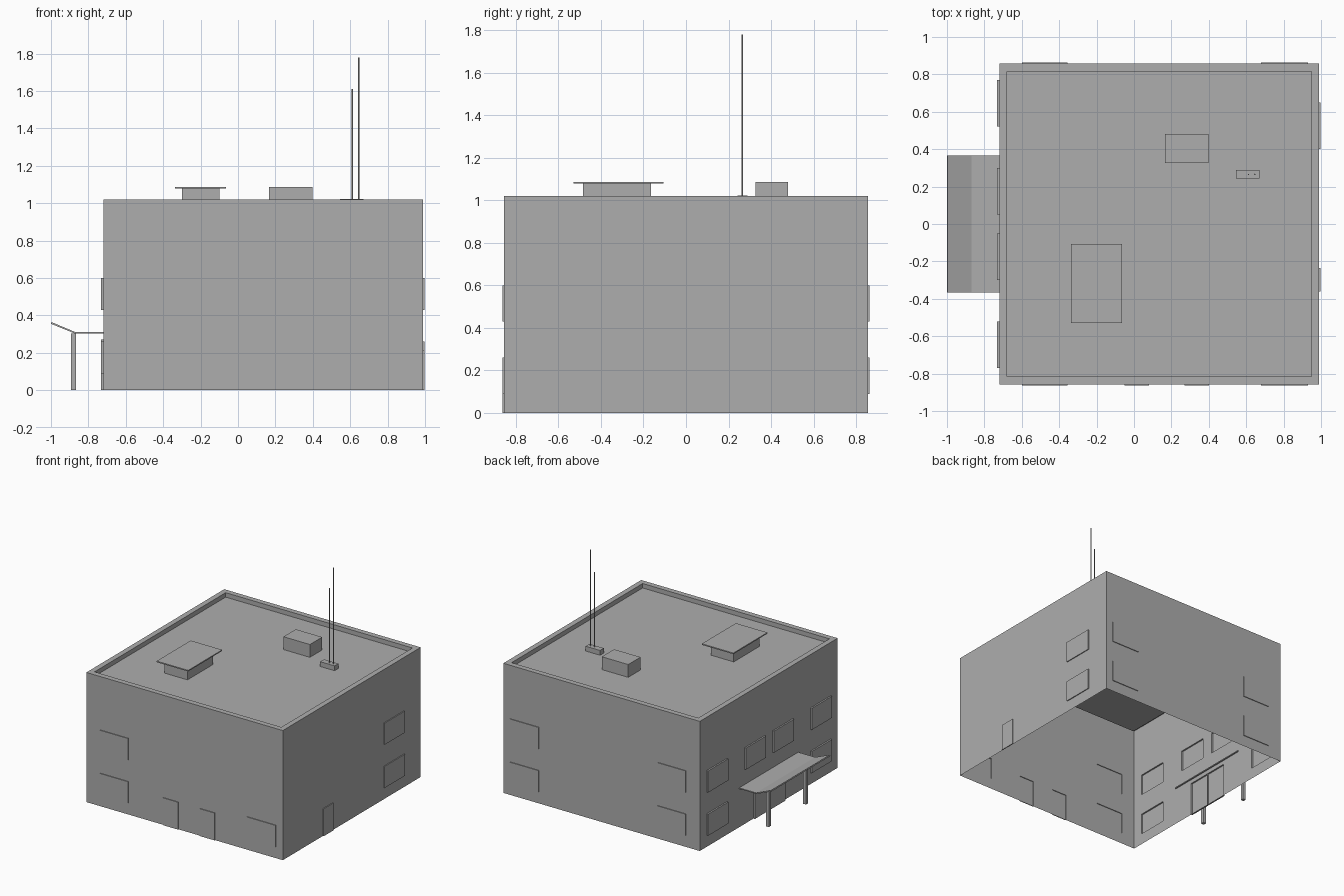
import bpy, bmesh
from mathutils import Vector

cube = bpy.data.objects.get("Cube")
if cube:
    bpy.data.objects.remove(cube, do_unlink=True)

grey = bpy.data.materials.new("plain_grey")
grey.use_nodes = True
grey.diffuse_color = (0.42, 0.42, 0.42, 1)
grey.node_tree.nodes["Principled BSDF"].inputs["Base Color"].default_value = grey.diffuse_color

X0, X1, Y0, Y1, TOP, ROOF = -0.72, 0.99, -0.857, 0.857, 1.02, 0.985


def finish(name, bm):
    mesh = bpy.data.meshes.new(name)
    bm.to_mesh(mesh)
    bm.free()
    mesh.materials.append(grey)
    obj = bpy.data.objects.new(name, mesh)
    bpy.context.collection.objects.link(obj)
    return obj


def box_bmesh(x, y, z):
    bm = bmesh.new()
    for v in bmesh.ops.create_cube(bm, size=1)["verts"]:
        v.co = [r[0] if c < 0 else r[1] for c, r in zip(v.co, (x, y, z))]
    return bm


def box(name, x, y, z):
    return finish(name, box_bmesh(x, y, z))


# Building shell: open below, with a sunken roof inside a parapet
bm = box_bmesh((X0, X1), (Y0, Y1), (0, TOP))
bm.normal_update()
bmesh.ops.delete(bm, geom=[f for f in bm.faces if f.normal.z < -0.5], context='FACES')
roof = [f for f in bm.faces if f.normal.z > 0.5]
bmesh.ops.inset_region(bm, faces=roof, thickness=0.042, use_even_offset=True)
ring = bmesh.ops.extrude_discrete_faces(bm, faces=roof)["faces"]
bmesh.ops.translate(bm, verts=ring[0].verts, vec=(0, 0, ROOF - TOP))


def raise_panels(normal, axis, depth, panels):
    """Cut rectangles (start, end, bottom, top) in one wall and push them out."""
    normal = Vector(normal)
    outer = max(f.calc_center_median().dot(normal) for f in bm.faces)

    def wall():
        bm.normal_update()
        return [f for f in bm.faces if f.normal.dot(normal) > 0.9
                and abs(f.calc_center_median().dot(normal) - outer) < 0.001]

    for i, cuts in ((axis, {c for p in panels for c in p[:2]}),
                    (2, {c for p in panels for c in p[2:] if c > 0})):
        for c in sorted(cuts):
            co, no = Vector(), Vector()
            co[i], no[i] = c, 1
            faces = wall()
            geom = faces + list({e for f in faces for e in f.edges}) \
                + list({v for f in faces for v in f.verts})
            bmesh.ops.bisect_plane(bm, geom=geom, plane_co=co, plane_no=no, dist=1e-5)
    for a, b, low, high in panels:
        inside = [f for f in wall() if a < f.calc_center_median()[axis] < b
                  and low < f.calc_center_median().z < high]
        if len(inside) > 1:
            inside = bmesh.ops.dissolve_faces(bm, faces=inside, use_verts=False)["region"]
        for f in bmesh.ops.extrude_discrete_faces(bm, faces=inside)["faces"]:
            bmesh.ops.translate(bm, verts=f.verts, vec=normal * depth)


# Windows on two storeys and doors, wall by wall
LOW, HIGH = (0.09, 0.26), (0.43, 0.6)
DOOR = (0, 0.215)
left_bay, right_bay = (-0.6, -0.355), (0.68, 0.93)
raise_panels((0, -1, 0), 0, 0.006, [left_bay + LOW, left_bay + HIGH, right_bay + LOW,
                                    (-0.05, 0.08) + DOOR, (0.27, 0.4) + DOOR])
raise_panels((0, 1, 0), 0, 0.006, [bay + level for bay in (left_bay, right_bay)
                                   for level in (LOW, HIGH)])
raise_panels((1, 0, 0), 1, 0.007, [(0.4, 0.65) + LOW, (0.4, 0.65) + HIGH,
                                   (-0.36, -0.235) + DOOR])
side = [(s, s + 0.25) + HIGH for s in (-0.77, -0.3, 0.05, 0.52)]
side += [(s, s + 0.25) + LOW for s in (-0.77, 0.52)]
side += [(-0.19, -0.003, 0, 0.27), (0.003, 0.19, 0, 0.27)]
raise_panels((-1, 0, 0), 1, 0.012, side)
finish("building_shell", bm)

# Entrance canopy: flat section with an upturned outer wing
bm = bmesh.new()
profile = [(-0.71, 0.302), (-0.87, 0.302), (-1, 0.355),
           (-0.997, 0.364), (-0.868, 0.31), (-0.71, 0.31)]
face = bm.faces.new([bm.verts.new((x, -0.367, z)) for x, z in profile])
end = bmesh.ops.extrude_face_region(bm, geom=[face], use_keep_orig=True)["geom"]
bmesh.ops.translate(bm, verts=[v for v in end if isinstance(v, bmesh.types.BMVert)],
                    vec=(0, 0.734, 0))
bmesh.ops.recalc_face_normals(bm, faces=bm.faces)
finish("entrance_canopy", bm)
for label, y in (("front", -0.232), ("back", 0.232)):
    box(label + "_canopy_post", (-0.892, -0.866), (y - 0.013, y + 0.013), (0, 0.304))

# Rooftop equipment
box("skylight_base", (-0.3, -0.1), (-0.485, -0.165), (ROOF, 1.08))
box("skylight_cover", (-0.337, -0.063), (-0.53, -0.107), (1.078, 1.087))
box("air_unit", (0.167, 0.397), (0.327, 0.48), (ROOF, 1.086))
box("mast_base", (0.545, 0.67), (0.243, 0.29), (ROOF, 1.023))
for label, x, top in (("short", 0.612, 1.61), ("tall", 0.645, 1.78)):
    bpy.ops.mesh.primitive_cylinder_add(vertices=8, radius=0.004, depth=top - ROOF,
                                        location=(x, 0.265, (top + ROOF) / 2))
    mast = bpy.context.object
    mast.name = label + "_mast"
    mast.data.materials.append(grey)
